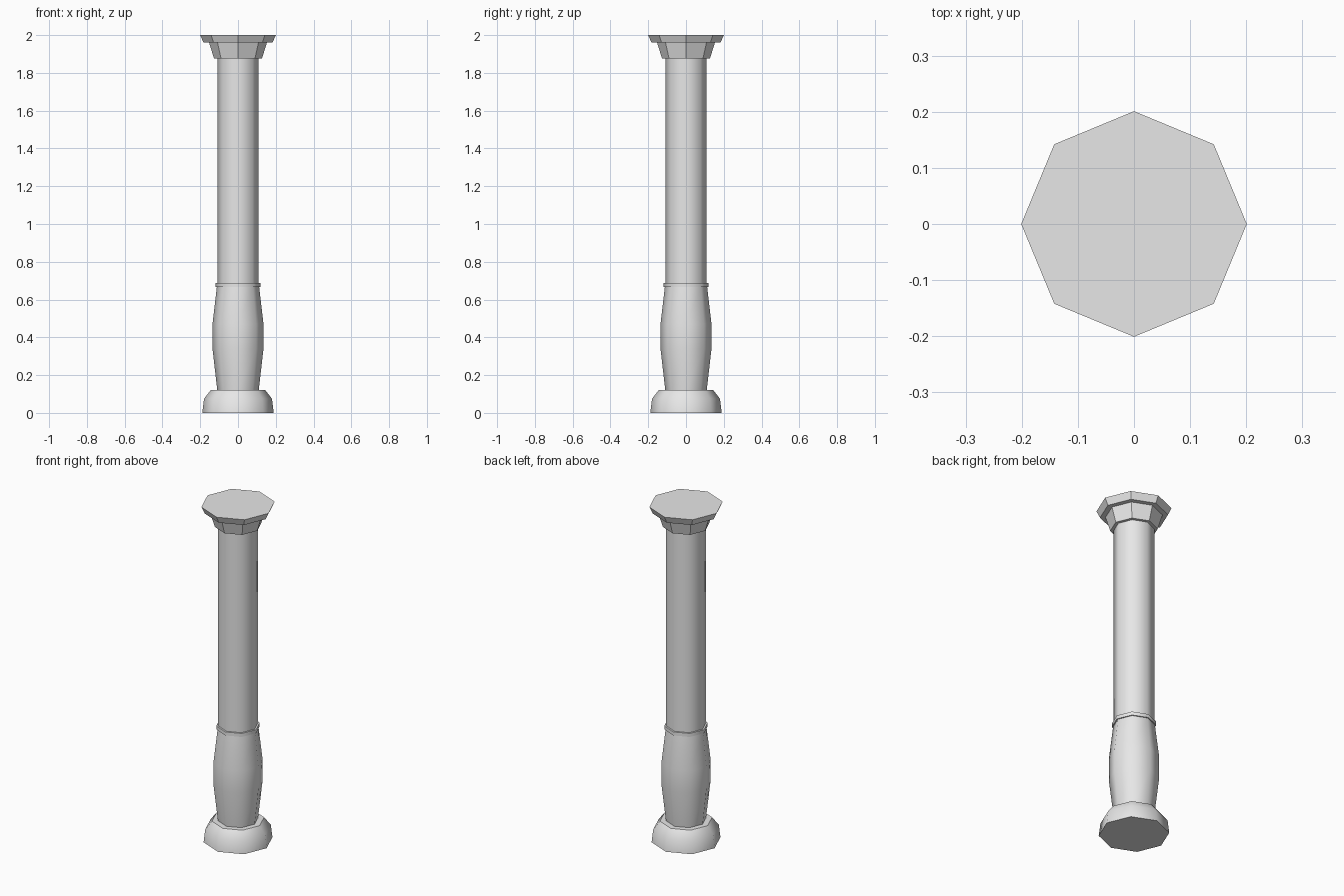
import bpy, bmesh
from math import cos, sin, pi, radians

SIDES = 8

cube = bpy.data.objects.get("Cube")
if cube:
    bpy.data.objects.remove(cube, do_unlink=True)

stone = bpy.data.materials.new("pale_grey_stone")
stone.use_nodes = True
grey = (0.8, 0.8, 0.8, 1)
stone.diffuse_color = grey
stone.node_tree.nodes["Principled BSDF"].inputs["Base Color"].default_value = grey


def turned(name, profile, smooth=True):
    """Closed octagonal solid from (radius, height) pairs, bottom to top."""
    bm = bmesh.new()
    rings = [[bm.verts.new((r * cos(2 * pi * i / SIDES), r * sin(2 * pi * i / SIDES), z))
              for i in range(SIDES)] for r, z in profile]
    for low, high in zip(rings, rings[1:]):
        for i in range(SIDES):
            j = (i + 1) % SIDES
            bm.faces.new((low[i], low[j], high[j], high[i]))
    bm.faces.new(rings[0][::-1])
    bm.faces.new(rings[-1])
    mesh = bpy.data.meshes.new(name)
    bm.to_mesh(mesh)
    bm.free()
    mesh.materials.append(stone)
    obj = bpy.data.objects.new(name, mesh)
    bpy.context.collection.objects.link(obj)
    if smooth:
        bpy.ops.object.select_all(action='DESELECT')
        obj.select_set(True)
        bpy.context.view_layer.objects.active = obj
        bpy.ops.object.shade_smooth_by_angle(angle=radians(50))
    return obj


# Rounded foot and swelling lower shaft
turned("base", [(0.189, 0), (0.18, 0.075), (0.143, 0.122)])
turned("lower_shaft", [(0.11, 0.122), (0.135, 0.34), (0.135, 0.47), (0.112, 0.667)])

# Collar and straight upper shaft
turned("collar", [(0.119, 0.667), (0.119, 0.688)])
turned("upper_shaft", [(0.109, 0.688), (0.109, 1.876)])

# Faceted two-step capital
turned("capital_neck", [(0.127, 1.876), (0.153, 1.96)], smooth=False)
turned("capital_top", [(0.182, 1.96), (0.201, 2.0)], smooth=False)
